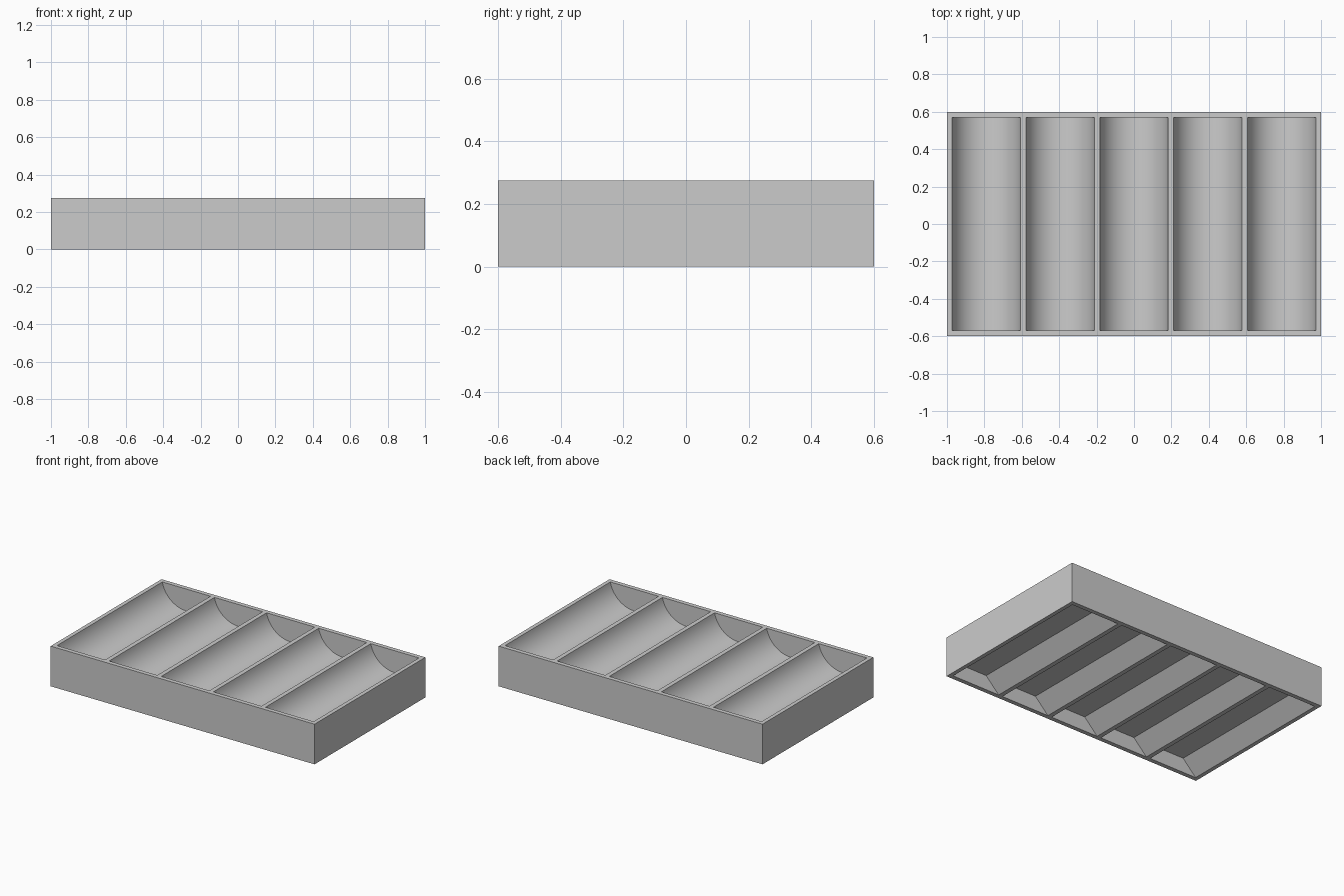
import bpy
import bmesh
import math

if "Cube" in bpy.data.objects:
    bpy.data.objects.remove(bpy.data.objects["Cube"], do_unlink=True)

LENGTH, WIDTH, HEIGHT = 2.0, 1.2, 0.275
COUNT, PITCH = 5, 0.395
HALF_W, HALF_L = 0.1825, 0.57        # half width and half length of each well
DEPTH = 0.15                         # depth of the scooped wells
RECESS = 0.10                        # height and side inset of the underside recesses
OVER = 0.05                          # overshoot of cutters beyond the tray

grey = bpy.data.materials.new("light grey")
grey.use_nodes = True
colour = (0.6, 0.6, 0.6, 1.0)
grey.diffuse_color = colour
grey.node_tree.nodes["Principled BSDF"].inputs["Base Color"].default_value = colour


def new_object(name, bm):
    bmesh.ops.recalc_face_normals(bm, faces=bm.faces[:])
    mesh = bpy.data.meshes.new(name)
    bm.to_mesh(mesh)
    bm.free()
    mesh.materials.append(grey)
    obj = bpy.data.objects.new(name, mesh)
    bpy.context.collection.objects.link(obj)
    return obj


def add_prism(bm, profile, x):
    """Extrude an x-z profile along the length of a well."""
    ring = [bm.verts.new((x + px, -HALF_L, pz)) for px, pz in profile]
    face = bm.faces.new(ring)
    moved = bmesh.ops.extrude_face_region(bm, geom=[face])["geom"]
    verts = [g for g in moved if isinstance(g, bmesh.types.BMVert)]
    bmesh.ops.translate(bm, verts=verts, vec=(0, 2 * HALF_L, 0))


# Rounded scoop profile: a circular arc below straight sides
radius = (HALF_W ** 2 + DEPTH ** 2) / (2 * DEPTH)
centre_z = HEIGHT - DEPTH + radius
half_angle = math.asin(HALF_W / radius)
STEPS = 40
scoop = [(-HALF_W, HEIGHT + OVER)]
for i in range(STEPS + 1):
    a = half_angle * (2 * i / STEPS - 1)
    scoop.append((radius * math.sin(a), centre_z - radius * math.cos(a)))
scoop.append((HALF_W, HEIGHT + OVER))

# Underside recess profile: sloping sides up to a flat ceiling
inner = HALF_W - RECESS
recess = [(-HALF_W, -OVER), (HALF_W, -OVER), (HALF_W, 0),
          (inner, RECESS), (-inner, RECESS), (-HALF_W, 0)]

# Tray body
bm = bmesh.new()
bmesh.ops.create_cube(bm, size=1)
bmesh.ops.scale(bm, verts=bm.verts, vec=(LENGTH, WIDTH, HEIGHT))
bmesh.ops.translate(bm, verts=bm.verts, vec=(0, 0, HEIGHT / 2))
tray = new_object("compartment_tray", bm)

# Cut the wells and the recesses beneath them
bm = bmesh.new()
for i in range(COUNT):
    x = (i - (COUNT - 1) / 2) * PITCH
    add_prism(bm, scoop, x)
    add_prism(bm, recess, x)
cutter = new_object("well_cutter", bm)
cutter.hide_render = True

cut = tray.modifiers.new("wells", "BOOLEAN")
cut.operation = "DIFFERENCE"
cut.solver = "EXACT"
cut.object = cutter
for obj in bpy.context.selected_objects:
    obj.select_set(False)
bpy.context.view_layer.objects.active = tray
tray.select_set(True)
bpy.ops.object.modifier_apply(modifier=cut.name)
bpy.data.objects.remove(cutter, do_unlink=True)

# Smooth scoops, crisp edges
bpy.ops.object.shade_smooth_by_angle(angle=math.radians(30))
